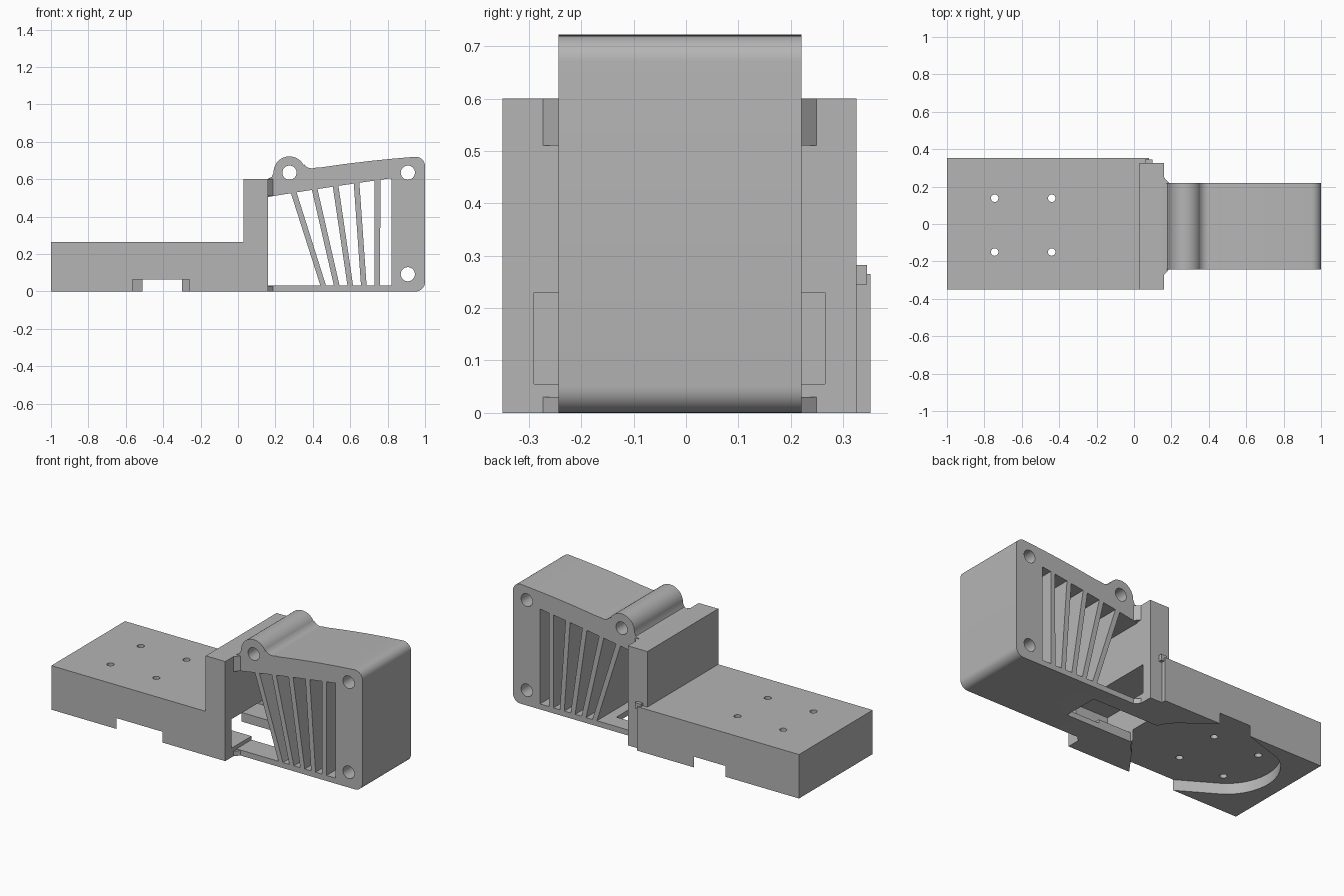
import bpy, bmesh, math

cube = bpy.data.objects.get("Cube")
if cube:
    bpy.data.objects.remove(cube)

grey = bpy.data.materials.new("plain grey")
grey.use_nodes = True
grey.diffuse_color = (0.46, 0.46, 0.46, 1)
grey.node_tree.nodes["Principled BSDF"].inputs["Base Color"].default_value = (0.46, 0.46, 0.46, 1)


def prism(name, pts, lo, hi, axis="z"):
    """Extrude a flat outline from lo to hi; axis y takes (x, z) points."""
    bm = bmesh.new()
    place = (lambda p, d: (p[0], d, p[1])) if axis == "y" else (lambda p, d: (p[0], p[1], d))
    a = [bm.verts.new(place(p, lo)) for p in pts]
    b = [bm.verts.new(place(p, hi)) for p in pts]
    bm.faces.new(a)
    bm.faces.new(b[::-1])
    for i in range(len(pts)):
        j = (i + 1) % len(pts)
        bm.faces.new((a[j], a[i], b[i], b[j]))
    bmesh.ops.recalc_face_normals(bm, faces=bm.faces)
    mesh = bpy.data.meshes.new(name)
    bm.to_mesh(mesh)
    bm.free()
    obj = bpy.data.objects.new(name, mesh)
    obj.data.materials.append(grey)
    bpy.context.collection.objects.link(obj)
    return obj


def box(name, x0, x1, y0, y1, z0, z1):
    return prism(name, [(x0, y0), (x1, y0), (x1, y1), (x0, y1)], z0, z1)


def arc(cx, cy, r, start, end, n=10):
    angles = [math.radians(start + (end - start) * i / n) for i in range(n + 1)]
    return [(cx + r * math.cos(t), cy + r * math.sin(t)) for t in angles]


def circle(cx, cy, r):
    return arc(cx, cy, r, 0, 345, 23)


def apply_boolean(target, other, operation="DIFFERENCE"):
    mod = target.modifiers.new("boolean", "BOOLEAN")
    mod.operation = operation
    mod.solver = "EXACT"
    mod.object = other
    bpy.context.view_layer.objects.active = target
    bpy.ops.object.modifier_apply(modifier=mod.name)
    bpy.data.objects.remove(other)


# Base block joined with the upright wall
base = box("base_block", -1, 0.08, -0.35, 0.352, 0, 0.265)
apply_boolean(base, box("wall", 0.03, 0.16, -0.35, 0.325, 0, 0.6), "UNION")

# Rounded recess under the base, open at the front and the back
recess = [(-0.565, -0.4), (-0.565, -0.35)]
recess += arc(-0.62, 0.02, 0.29, 232, 122, 16)
recess += [(-0.51, 0.35), (-0.51, 0.4), (-0.3, 0.4), (-0.3, 0.35)]
recess += arc(-0.3, 0.02, 0.26, 58, -52, 16)
recess += [(-0.26, -0.35), (-0.26, -0.4)]
apply_boolean(base, prism("recess_cutter", recess, -0.1, 0.065))

# Screw holes, air window through the wall and its opening below
for x in (-0.745, -0.44):
    for y in (-0.15, 0.138):
        apply_boolean(base, prism("screw_cutter", circle(x, y, 0.02), -0.1, 0.4))
apply_boolean(base, box("window_cutter", -0.06, 0.2, -0.29, 0.265, 0.055, 0.23))
apply_boolean(base, box("floor_cutter", -0.06, 0.38, -0.1, 0.12, -0.1, 0.1))

# Duct with rounded corners, bowed roof and hinge boss
FRONT, BACK = -0.243, 0.22
outline = [(0.155, 0), (0.95, 0)]
outline += arc(0.95, 0.05, 0.05, -80, 0, 7)
outline += arc(0.95, 0.67, 0.05, 0, 92, 8)
outline += [(0.83, 0.71), (0.7, 0.697), (0.57, 0.681), (0.45, 0.664)]
outline += arc(0.395, 0.71, 0.052, 290, 215, 7)
outline += arc(0.275, 0.637, 0.085, 25, 182, 16)
outline += [(0.18, 0.612), (0.155, 0.6)]
duct = prism("duct", outline, FRONT, BACK, "y")
for x, z in ((0.275, 0.635), (0.908, 0.635), (0.908, 0.092)):
    apply_boolean(duct, prism("bolt_cutter", circle(x, z, 0.038), -0.5, 0.5, "y"))

# Slots leave five fins that lean progressively toward the wall
FLOOR, FIN, COUNT = 0.033, 0.03, 5
def roof(x):
    return 0.505 + 0.165 * (x - 0.16) - 0.02 * (x - 0.16) ** 2

left_low, left_top = 0.1, 0.1
for i in range(COUNT + 1):
    if i < COUNT:
        low, top = 0.44 + 0.0725 * i, 0.283 + 0.112 * i
    else:
        low = top = 0.82
    slot = [(left_low, FLOOR), (low, FLOOR), (top, roof(top)), (left_top, roof(left_top))]
    apply_boolean(duct, prism("slot_cutter", slot, -0.5, 0.5, "y"))
    left_low, left_top = low + FIN, top + FIN
apply_boolean(duct, box("duct_floor_cutter", 0.1, 0.38, -0.1, 0.12, -0.1, 0.1))

# Small gussets where the duct meets the wall
for side, edge in (("front", FRONT), ("back", BACK)):
    out = math.copysign(0.035, edge)
    tri = [(0.155, edge), (0.187, edge), (0.155, edge + out)]
    prism(side + "_floor_gusset", tri, 0, 0.03)
    prism(side + "_roof_gusset", tri, 0.51, 0.6)

# Latch hook at the back edge of the wall
hook = [(0.325, 0.245), (0.345, 0.245), (0.345, 0.278), (0.325, 0.288)]
latch = prism("latch_hook", [(0.06, 0.32), (0.1, 0.32), (0.1, 0.345), (0.06, 0.345)], 0.245, 0.282)

for obj in (base, duct):
    bpy.ops.object.select_all(action="DESELECT")
    obj.select_set(True)
    bpy.context.view_layer.objects.active = obj
    bpy.ops.object.shade_smooth_by_angle(angle=math.radians(30))
